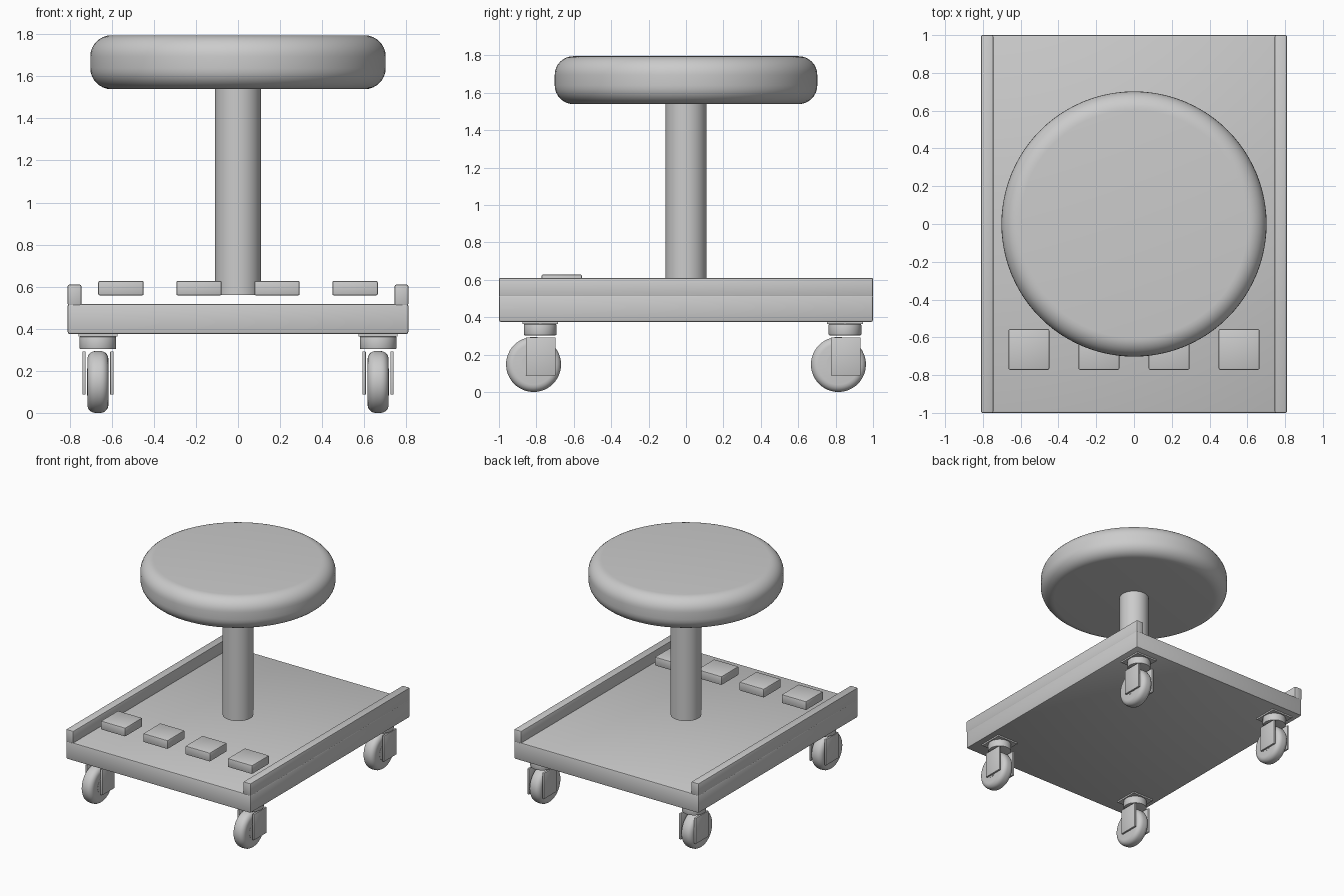
import bpy
import math
from mathutils import Vector

if "Cube" in bpy.data.objects:
    bpy.data.objects.remove(bpy.data.objects["Cube"], do_unlink=True)

GREY = (0.6, 0.6, 0.6, 1.0)
grey = bpy.data.materials.new("plain grey")
grey.use_nodes = True
grey.diffuse_color = GREY
grey.node_tree.nodes["Principled BSDF"].inputs["Base Color"].default_value = GREY


def finish(obj, name, bevel, segments):
    """Name, colour, round off and smooth a part."""
    obj.name = name
    obj.data.materials.append(grey)
    if bevel:
        mod = obj.modifiers.new("rounded edges", "BEVEL")
        mod.width = bevel
        mod.segments = segments
        mod.limit_method = "ANGLE"
        mod.angle_limit = math.radians(40)
        bpy.ops.object.modifier_apply(modifier=mod.name)
    bpy.ops.object.shade_smooth_by_angle(angle=math.radians(35))
    return obj


def box(name, low, high, bevel=0.008, segments=2):
    low, high = Vector(low), Vector(high)
    bpy.ops.mesh.primitive_cube_add(size=1, location=(low + high) / 2)
    obj = bpy.context.object
    obj.scale = high - low
    bpy.ops.object.transform_apply(location=False, rotation=False, scale=True)
    return finish(obj, name, bevel, segments)


def cylinder(name, centre, radius, depth, bevel=0.0, segments=2, sides=48, along_x=False):
    turn = (0, math.pi / 2, 0) if along_x else (0, 0, 0)
    bpy.ops.mesh.primitive_cylinder_add(vertices=sides, radius=radius, depth=depth,
                                        location=centre, rotation=turn)
    return finish(bpy.context.object, name, bevel, segments)


# Deck with a raised rail along each side
box("deck", (-0.81, -1, 0.375), (0.81, 1, 0.518), 0.01)
for side, sx in (("left", 1), ("right", -1)):
    inner, outer = sorted((sx * 0.745, sx * 0.81))
    box(side + "_rail", (inner, -1, 0.51), (outer, 1, 0.61))

# Column and padded round seat
cylinder("column", (0, 0, 1.055), 0.11, 0.99)
cylinder("seat", (0, 0, 1.667), 0.702, 0.256, 0.1, 8, 96)

# Row of square tray pads near the front
for i in range(4):
    x = (i - 1.5) * 0.371
    box(f"tray_pad_{i + 1}", (x - 0.108, -0.772, 0.558), (x + 0.108, -0.556, 0.628))


def caster(prefix, x, y):
    """Swivel caster: plate, collar, two fork cheeks and a trailing wheel."""
    wheel_y = y - 0.035
    box(prefix + "_mount_plate", (x - 0.093, y - 0.095, 0.363), (x + 0.093, y + 0.095, 0.378), 0)
    cylinder(prefix + "_collar", (x, y, 0.333), 0.087, 0.06, 0.004)
    for label, offset in (("inner", -0.066), ("outer", 0.066)):
        cheek = x + math.copysign(offset, offset * x)
        box(f"{prefix}_{label}_fork", (cheek - 0.008, y - 0.075, 0.087),
            (cheek + 0.008, y + 0.083, 0.292), 0.003)
    cylinder(prefix + "_wheel", (x, wheel_y, 0.147), 0.147, 0.1, 0.038, 5, along_x=True)
    cylinder(prefix + "_hub", (x, wheel_y, 0.147), 0.065, 0.102, sides=32, along_x=True)


# Four casters, all trailing the same way
for end, y in (("front", -0.78), ("back", 0.85)):
    for side, sx in (("left", 1), ("right", -1)):
        caster(f"{end}_{side}", sx * 0.666, y)
